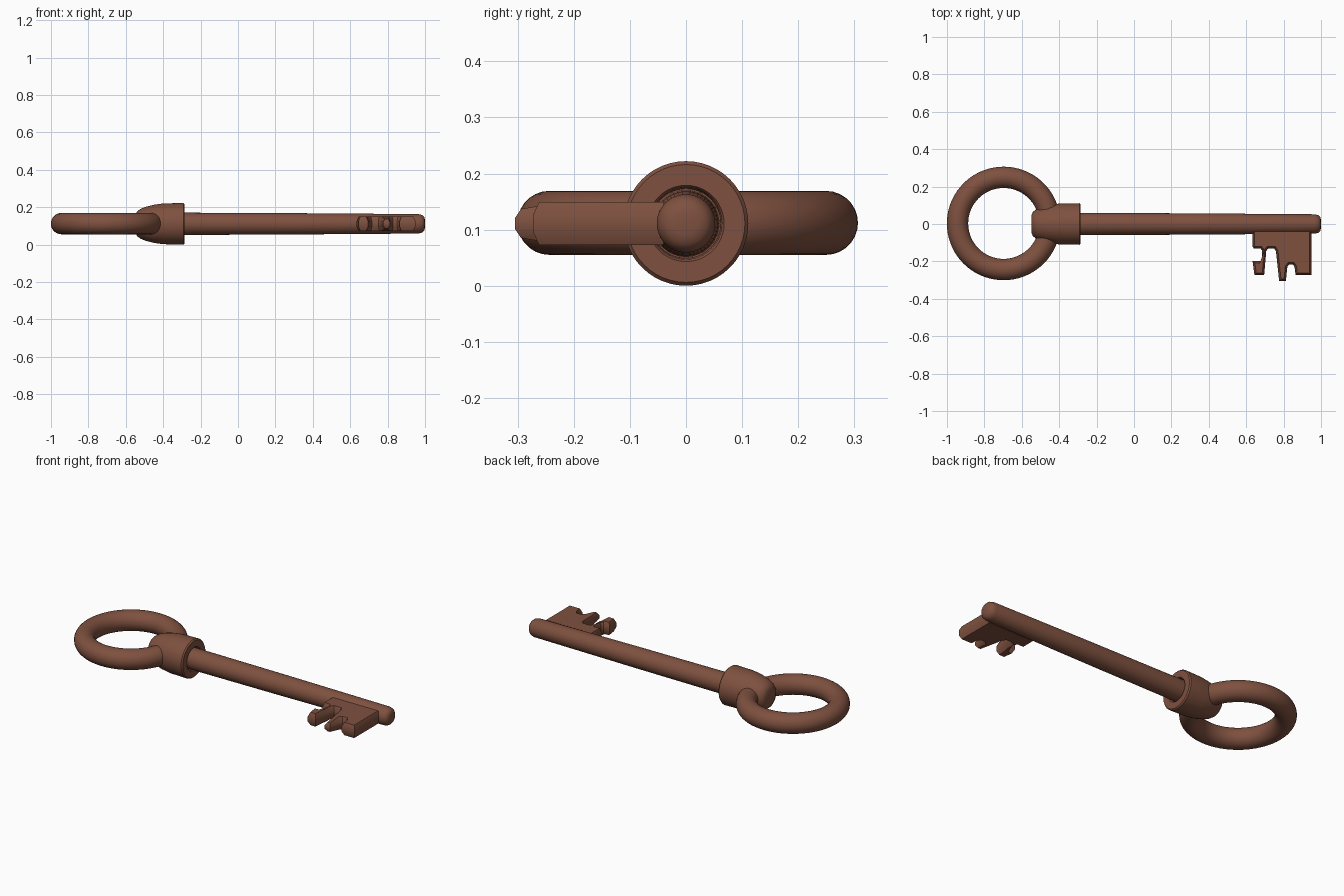
import bpy, bmesh, math
from mathutils import Vector, Matrix

cube = bpy.data.objects.get("Cube")
if cube:
    bpy.data.objects.remove(cube, do_unlink=True)

AXIS_Z = 0.111

brown = bpy.data.materials.new("rusty brown")
brown.use_nodes = True
colour = (0.21, 0.082, 0.05, 1)
brown.diffuse_color = colour
brown.node_tree.nodes["Principled BSDF"].inputs["Base Color"].default_value = colour


def finish(obj, angle=35):
    obj.data.materials.append(brown)
    bpy.ops.object.select_all(action='DESELECT')
    obj.select_set(True)
    bpy.context.view_layer.objects.active = obj
    bpy.ops.object.shade_smooth_by_angle(angle=math.radians(angle))


def from_bmesh(name, bm):
    bmesh.ops.remove_doubles(bm, verts=bm.verts, dist=1e-5)
    bmesh.ops.recalc_face_normals(bm, faces=bm.faces)
    mesh = bpy.data.meshes.new(name)
    bm.to_mesh(mesh)
    bm.free()
    obj = bpy.data.objects.new(name, mesh)
    bpy.context.collection.objects.link(obj)
    finish(obj)


def lathe(name, profile, steps=48):
    """Turn (x, radius) points around the key's long axis."""
    bm = bmesh.new()
    verts = [bm.verts.new((x, 0, r)) for x, r in profile]
    edges = [bm.edges.new(pair) for pair in zip(verts, verts[1:])]
    bmesh.ops.spin(bm, geom=verts + edges, cent=(0, 0, 0), axis=(1, 0, 0),
                   angle=math.tau, steps=steps)
    bmesh.ops.translate(bm, verts=bm.verts, vec=(0, 0, AXIS_Z))
    from_bmesh(name, bm)


def inset_outline(points, amount):
    """Move a counter-clockwise outline inward, mitring its corners."""
    result = []
    for i, p in enumerate(points):
        a = (p - points[i - 1]).normalized()
        b = (points[(i + 1) % len(points)] - p).normalized()
        na, nb = Vector((-a.y, a.x)), Vector((-b.y, b.x))
        result.append(p + (na + nb) * amount / max(1 + na.dot(nb), 0.4))
    return result


# Round bow
bpy.ops.mesh.primitive_torus_add(major_radius=0.2465, minor_radius=0.057,
                                 major_segments=72, minor_segments=28,
                                 location=(-0.697, 0.003, AXIS_Z + 0.001))
bow = bpy.context.object
bow.name = "bow_ring"
finish(bow, 60)

# Domed collar with a shallow socket for the shank
lathe("collar", [(-0.549, 0), (-0.549, 0.045), (-0.54, 0.066), (-0.52, 0.08),
                 (-0.49, 0.092), (-0.45, 0.102), (-0.4, 0.109), (-0.292, 0.111),
                 (-0.285, 0.105), (-0.285, 0.068), (-0.291, 0.064), (-0.32, 0.062),
                 (-0.32, 0)])

# Tapered shank with a rounded tip
lathe("shank", [(-0.4, 0), (-0.4, 0.06), (0.3, 0.057), (0.965, 0.052),
                (0.985, 0.047), (0.996, 0.036), (1.0, 0.02), (1.0, 0)])

# Toothed bit, listed counter-clockwise from the shank side
outline = [(0.634, -0.03), (0.634, -0.122), (0.64, -0.13), (0.676, -0.13),
           (0.684, -0.14), (0.684, -0.188), (0.676, -0.198), (0.634, -0.198),
           (0.644, -0.273), (0.696, -0.273), (0.707, -0.145), (0.716, -0.132),
           (0.75, -0.132), (0.759, -0.145), (0.776, -0.305), (0.812, -0.305),
           (0.82, -0.228), (0.83, -0.217), (0.85, -0.217), (0.858, -0.228),
           (0.864, -0.273), (0.949, -0.273), (0.949, -0.03)]
outer = [Vector(p) for p in outline]
inner = inset_outline(outer, 0.011)
bm = bmesh.new()
rings = []
for points, height in ((inner, -0.038), (outer, -0.014), (outer, 0.014), (inner, 0.038)):
    ring = []
    for p in points:
        thin = 0.68 if p.y < -0.285 else 1
        ring.append(bm.verts.new((p.x, p.y, AXIS_Z + height * thin)))
    rings.append(ring)
for low, high in zip(rings, rings[1:]):
    for i in range(len(low)):
        bm.faces.new((low[i - 1], low[i], high[i], high[i - 1]))
bm.faces.new(rings[0])
bm.faces.new(rings[-1])
from_bmesh("bit", bm)
